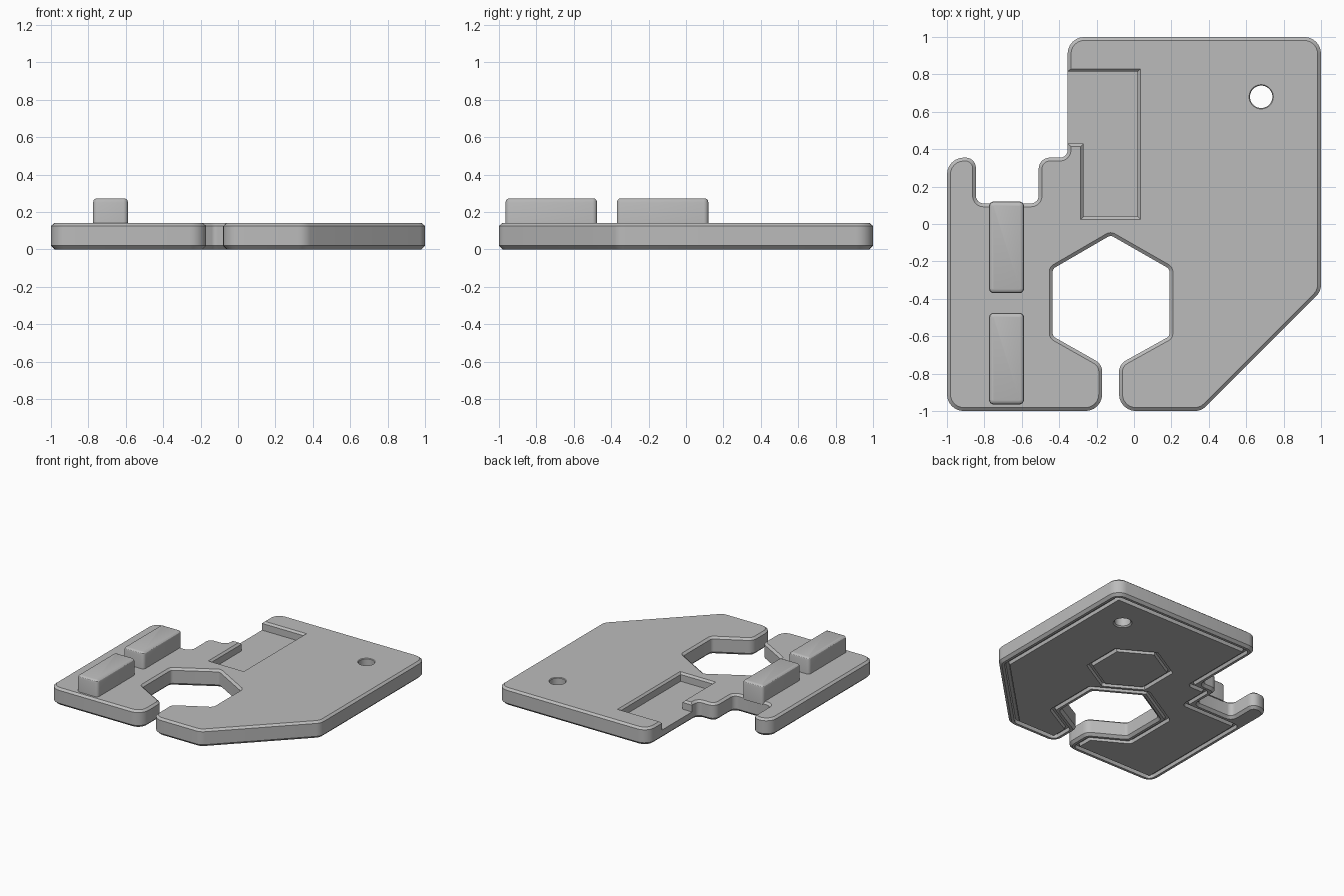
import bpy, bmesh, math
from mathutils import Vector

if "Cube" in bpy.data.objects:
    bpy.data.objects.remove(bpy.data.objects["Cube"], do_unlink=True)

grey = bpy.data.materials.new("plain grey")
grey.use_nodes = True
colour = (0.5, 0.5, 0.5, 1)
grey.diffuse_color = colour
grey.node_tree.nodes["Principled BSDF"].inputs["Base Color"].default_value = colour


def offset(points, d):
    """Move a counter-clockwise outline inward by d with mitred corners."""
    out = []
    for i, p in enumerate(points):
        a = (p - points[i - 1]).normalized()
        b = (points[(i + 1) % len(points)] - p).normalized()
        n1, n2 = Vector((-a.y, a.x)), Vector((-b.y, b.x))
        out.append(p + (n1 + n2) * (d / (1 + n1.dot(n2))))
    return out


def fillet(corners, steps=6):
    """Round each (x, y, radius) corner with an arc."""
    out = []
    for i, (x, y, r) in enumerate(corners):
        p = Vector((x, y))
        u = (Vector(corners[i - 1][:2]) - p).normalized()
        v = (Vector(corners[(i + 1) % len(corners)][:2]) - p).normalized()
        if r == 0:
            out.append(p)
            continue
        half = u.angle(v) / 2
        centre = p + (u + v).normalized() * (r / math.sin(half))
        start = p + u * (r / math.tan(half)) - centre
        end = p + v * (r / math.tan(half)) - centre
        sweep = start.angle(end)
        for k in range(steps + 1):
            t = k / steps
            arc = start * math.sin((1 - t) * sweep) + end * math.sin(t * sweep)
            out.append(centre + arc / math.sin(sweep))
    return out


def loft(name, outline, profile, ring=False):
    """Join offset copies of the outline at each (inset, z) of the profile."""
    bm = bmesh.new()
    loops = [[bm.verts.new((p.x, p.y, z)) for p in offset(outline, d)]
             for d, z in profile]
    pairs = list(zip(loops, loops[1:]))
    if ring:
        pairs.append((loops[-1], loops[0]))
    else:
        bm.faces.new(loops[0][::-1])
        bm.faces.new(loops[-1])
    n = len(outline)
    for low, high in pairs:
        for i in range(n):
            j = (i + 1) % n
            bm.faces.new((low[i], low[j], high[j], high[i]))
    bmesh.ops.recalc_face_normals(bm, faces=bm.faces)
    mesh = bpy.data.meshes.new(name)
    bm.to_mesh(mesh)
    bm.free()
    obj = bpy.data.objects.new(name, mesh)
    bpy.context.collection.objects.link(obj)
    mesh.materials.append(grey)
    return obj


def activate(obj):
    bpy.ops.object.select_all(action="DESELECT")
    obj.select_set(True)
    bpy.context.view_layer.objects.active = obj


def cut(target, cutter):
    cutter.hide_render = True
    mod = target.modifiers.new("cut", "BOOLEAN")
    mod.operation, mod.solver, mod.object = "DIFFERENCE", "EXACT", cutter
    activate(target)
    bpy.ops.object.modifier_apply(modifier=mod.name)
    bpy.data.objects.remove(cutter, do_unlink=True)


def polygon(cx, cy, r, sides):
    angles = [2 * math.pi * (i + 0.5) / sides for i in range(sides)]
    return [Vector((cx + r * math.cos(a), cy + r * math.sin(a))) for a in angles]


# Plate outline: lower edge with the slotted hexagon, right side, back, step
front = [
    (-1, -1, 0.09), (-0.17, -1, 0.09), (-0.17, -0.75, 0.07),
    (-0.435, -0.6, 0.03), (-0.435, -0.24, 0.03), (-0.125, -0.06, 0.03),
    (0.19, -0.24, 0.03), (0.19, -0.6, 0.03), (-0.08, -0.75, 0.07),
    (-0.08, -1, 0.09), (0.36, -1, 0.09), (1, -0.36, 0.09),
    (1, 1, 0.09), (-0.355, 1, 0.09), (-0.355, 0.355, 0.04),
    (-0.51, 0.355, 0.06), (-0.51, 0.11, 0.04),
]
tine = [(-0.845, 0.11, 0.04), (-0.845, 0.355, 0.055), (-1, 0.355, 0.09)]
plate = loft("plate", fillet(front + tine),
             [(0.02, 0), (0, 0.02), (0, 0.125), (0.018, 0.14)])

# Open pocket in the top, leaving a small wall on the left
pocket = [(-0.5, 0.43, 0), (-0.27, 0.43, 0), (-0.27, 0.04, 0),
          (0.02, 0.04, 0), (0.02, 0.815, 0), (-0.5, 0.815, 0)]
cut(plate, loft("pocket_cutter", fillet(pocket),
                [(0, 0.07), (0, 0.125), (-0.03, 0.155)]))

# Round through hole
cut(plate, loft("hole_cutter", polygon(0.68, 0.68, 0.06, 32),
                [(-0.03, -0.02), (0, 0.01), (0, 0.135), (-0.02, 0.155)]))

# Grooves underneath: one follows the rim, one is a plain hexagon
groove = [(-0.022, -0.01), (-0.012, 0.025), (0.012, 0.025), (0.022, -0.01)]
corners = [Vector(c[:2]) for c in front] + [Vector((-1, 0.11))]
inner = [(p.x, p.y, 0.025) for p in offset(corners, 0.06)]
cut(plate, loft("rim_groove_cutter", fillet(inner, 3), groove, ring=True))
cut(plate, loft("hexagon_groove_cutter", polygon(0.2, 0.19, 0.3, 6),
                groove, ring=True))

# Two raised blocks with rounded edges
blocks = []
for name, y0, y1 in (("front_block", -0.965, -0.475), ("back_block", -0.37, 0.12)):
    rect = [(x, y, 0.025) for x, y in
            ((-0.775, y0), (-0.588, y0), (-0.588, y1), (-0.775, y1))]
    blocks.append(loft(name, fillet(rect, 4), [
        (0, 0.12), (0, 0.25), (0.003, 0.262), (0.011, 0.27), (0.022, 0.273)]))

for part in [plate] + blocks:
    activate(part)
    bpy.ops.object.shade_smooth_by_angle(angle=math.radians(30))
